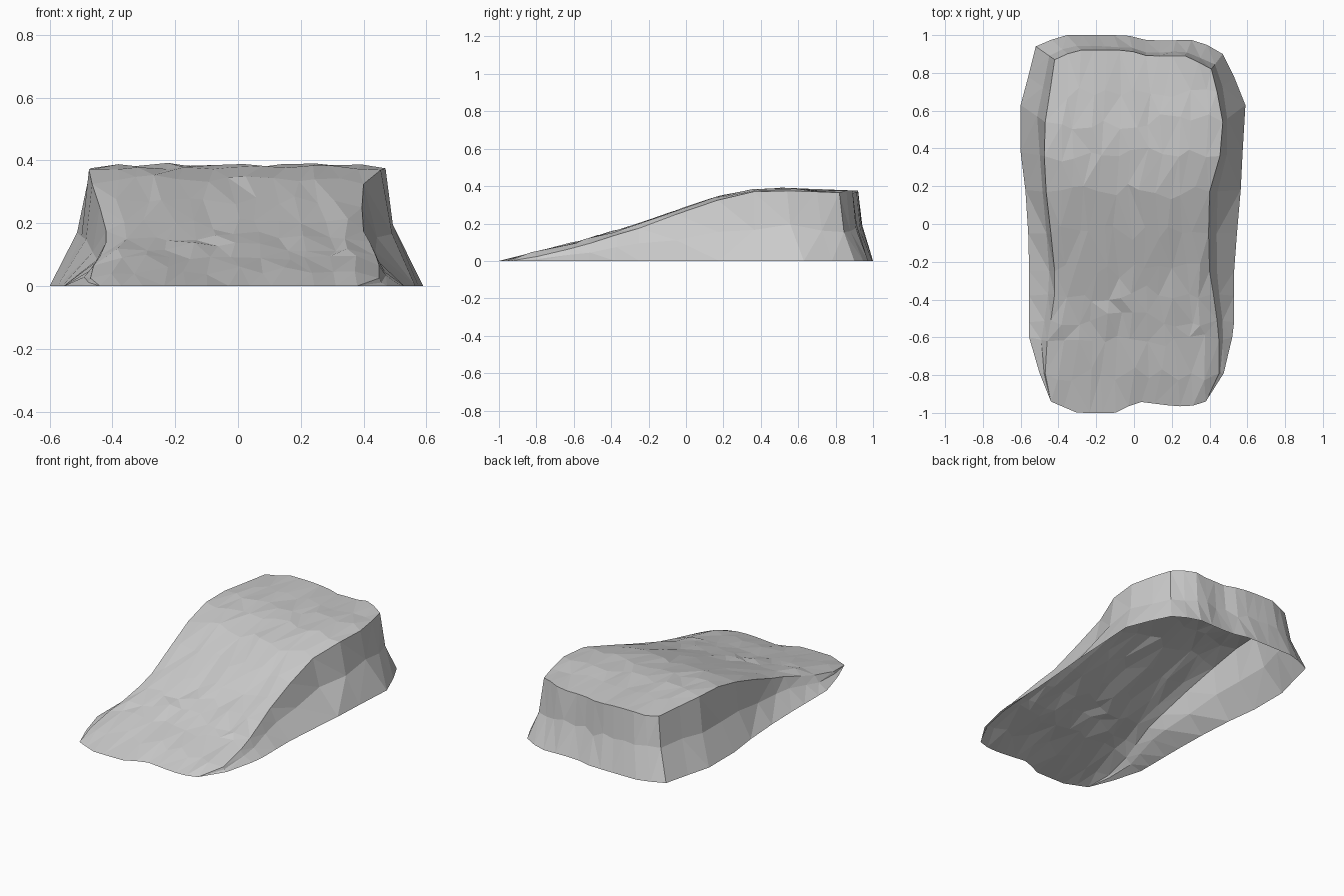
import bpy, bmesh, random

if "Cube" in bpy.data.objects:
    bpy.data.objects.remove(bpy.data.objects["Cube"])

random.seed(4)
COLS = 12


def interp(table, t):
    """Piecewise linear lookup in a list of (t, value) pairs."""
    if t <= table[0][0]:
        return table[0][1]
    for (a, va), (b, vb) in zip(table, table[1:]):
        if t <= b:
            return va + (vb - va) * (t - a) / (b - a)
    return table[-1][1]


# Stations front to back:
# rim y, base y, base left x, rim left x, rim right x, base right x, rim z
stations = [
    (-0.94, -0.94, -0.44, -0.44, 0.38, 0.38, 0.00),
    (-0.79, -0.79, -0.50, -0.47, 0.45, 0.475, 0.025),
    (-0.62, -0.60, -0.555, -0.46, 0.45, 0.52, 0.065),
    (-0.51, -0.52, -0.555, -0.44, 0.44, 0.53, 0.095),
    (-0.37, -0.38, -0.555, -0.42, 0.42, 0.53, 0.14),
    (-0.25, -0.25, -0.555, -0.42, 0.40, 0.53, 0.175),
    (-0.05, -0.05, -0.56, -0.44, 0.395, 0.545, 0.25),
    (0.17, 0.18, -0.575, -0.465, 0.40, 0.565, 0.325),
    (0.36, 0.38, -0.60, -0.475, 0.455, 0.575, 0.37),
    (0.54, 0.63, -0.60, -0.47, 0.47, 0.59, 0.375),
    (0.70, 0.78, -0.56, -0.445, 0.44, 0.53, 0.37),
    (0.85, 0.93, -0.52, -0.42, 0.41, 0.47, 0.365),
]
height = [(-1, 0), (-0.8, 0.048), (-0.6, 0.098), (-0.27, 0.19), (0, 0.288),
          (0.17, 0.342), (0.3, 0.376), (0.5, 0.388), (0.9, 0.37)]
front_y = [(-0.44, -0.94), (-0.30, -1), (-0.10, -1), (0.02, -0.94),
           (0.22, -0.965), (0.30, -0.965), (0.38, -0.94)]
back_rim_y = [(-0.42, 0.87), (-0.31, 0.92), (-0.03, 0.92), (0.07, 0.89),
              (0.28, 0.89), (0.41, 0.82)]
back_base_y = [(-0.52, 0.94), (-0.38, 1), (-0.04, 1), (0.08, 0.97),
               (0.34, 0.975), (0.47, 0.90)]

bm = bmesh.new()
last = len(stations) - 1

# Sloping top surface with small irregular facets
top = []
for r, (y, by, bl, rl, rr, br, rz) in enumerate(stations):
    row = []
    for c in range(COLS + 1):
        x = rl + (rr - rl) * c / COLS
        yy, z = y, rz
        rim = c in (0, COLS)
        if r == 0:
            yy, z = interp(front_y, x), 0
        elif r == last:
            yy = interp(back_rim_y, x)
        elif not rim:
            x += random.uniform(-0.02, 0.02)
            yy += random.uniform(-0.045, 0.045)
        if not rim and r > 0:
            z = interp(height, yy) + random.uniform(-0.008, 0.006)
        row.append(bm.verts.new((x, yy, z)))
    top.append(row)
for a, b in zip(top, top[1:]):
    for c in range(COLS):
        bm.faces.new((a[c], a[c + 1], b[c + 1], b[c]))

# Ring of rim points and their matching ground points: left, back, right
path = [(top[r][0], (s[2], s[1])) for r, s in enumerate(stations[:-1])]
bl, br = stations[-1][2], stations[-1][5]
for c in range(COLS + 1):
    x = bl + (br - bl) * c / COLS
    path.append((top[last][c], (x, interp(back_base_y, x))))
path += [(top[r][COLS], (stations[r][5], stations[r][1]))
         for r in range(last - 1, -1, -1)]

# Rock wall: steep upper band, flared lower band, open underneath
strips = []
for v, (bx, by) in path:
    x, y, z = v.co
    k = 0.25 + random.uniform(-0.08, 0.08)
    mid = bm.verts.new((x + (bx - x) * k, y + (by - y) * k,
                        z * random.uniform(0.42, 0.54)))
    strips.append((v, mid, bm.verts.new((bx, by, 0))))
for a, b in zip(strips, strips[1:]):
    for i in range(2):
        bm.faces.new((a[i], b[i], b[i + 1], a[i + 1]))

bmesh.ops.remove_doubles(bm, verts=bm.verts[:], dist=1e-4)
bmesh.ops.triangulate(bm, faces=bm.faces[:])

mesh = bpy.data.meshes.new("rock_ramp")
bm.to_mesh(mesh)
bm.free()
ramp = bpy.data.objects.new("rock_ramp", mesh)
bpy.context.collection.objects.link(ramp)
